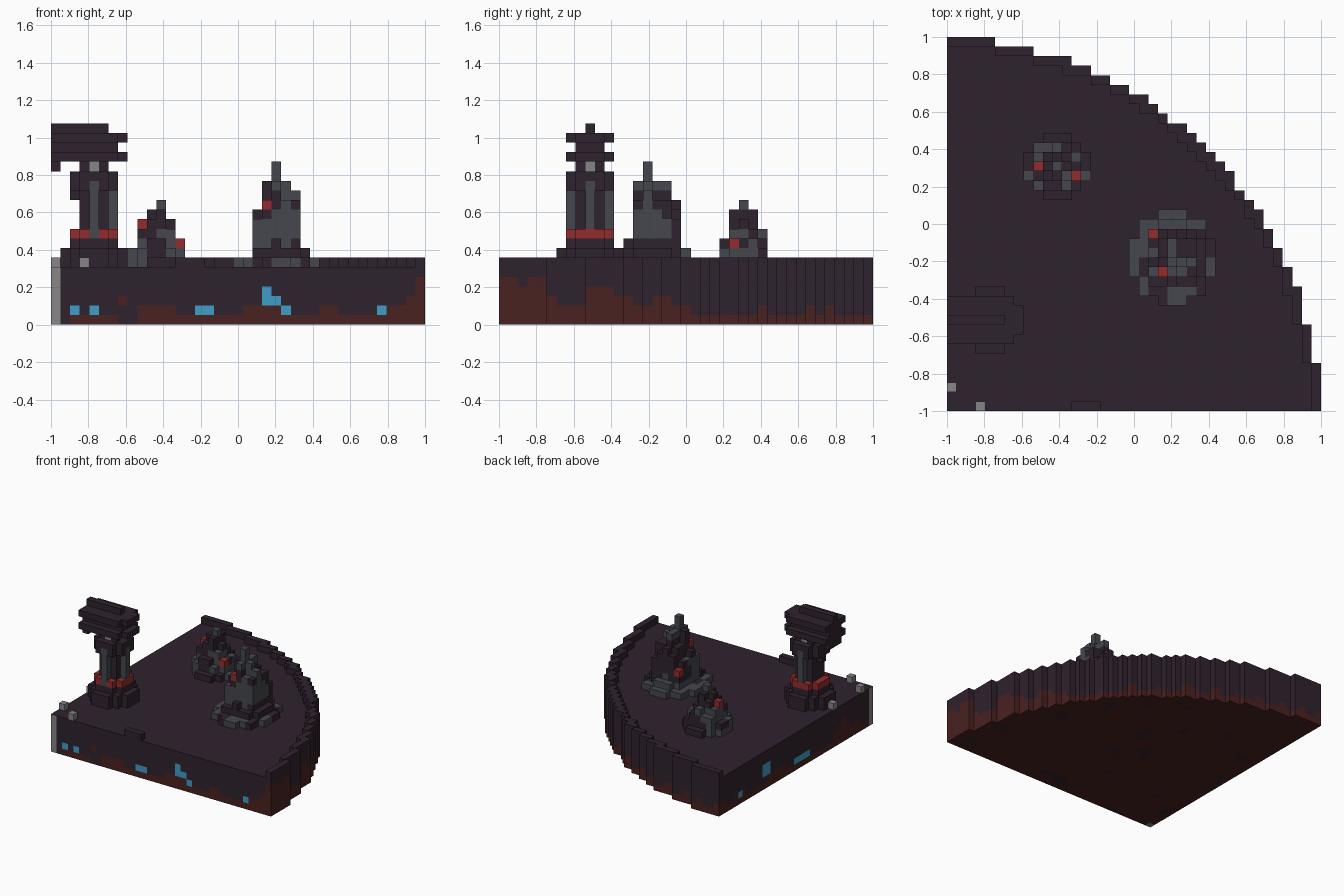
import bpy
import bmesh
from mathutils import Vector, noise

cube = bpy.data.objects.get("Cube")
if cube:
    bpy.data.objects.remove(cube)

N = 39                # blocks along the longest side
U = 2 / N             # block size
FLOOR = 6             # floor height in blocks


def linear(c):
    c /= 255
    return c / 12.92 if c <= 0.04045 else ((c + 0.055) / 1.055) ** 2.4


def material(name, rgb):
    m = bpy.data.materials.new(name)
    m.use_nodes = True
    col = (*[linear(c) for c in rgb], 1)
    m.diffuse_color = col
    bsdf = m.node_tree.nodes["Principled BSDF"]
    bsdf.inputs["Base Color"].default_value = col
    bsdf.inputs["Roughness"].default_value = 0.9
    return m


DARK, BROWN, GREY, PALE, BLUE, RED = range(6)
MATS = [
    material("dark stone", (47, 34, 46)),
    material("red earth", (73, 34, 32)),
    material("grey stone", (69, 71, 77)),
    material("pale stone", (134, 134, 134)),
    material("blue crystal", (62, 158, 200)),
    material("red ember", (148, 43, 44)),
]
SIDES = [Vector(v) for s in (1, -1) for v in ((s, 0, 0), (0, s, 0), (0, 0, s))]


def build(name, cells, dark_top=False):
    """Skin a set of coloured blocks, keeping only the exposed faces."""
    bm = bmesh.new()
    verts = {}

    def vert(p):
        key = tuple(round(c * 2) for c in p)
        if key not in verts:
            verts[key] = bm.verts.new((p.x * U - 1, p.y * U - 1, p.z * U))
        return verts[key]

    for cell, colour in cells.items():
        mid = Vector(cell) + Vector((0.5, 0.5, 0.5))
        for n in SIDES:
            if tuple(int(a + b) for a, b in zip(cell, n)) in cells:
                continue
            a = Vector((n.y, n.z, n.x)) / 2
            b = n.cross(a)
            c = mid + n / 2
            f = bm.faces.new([vert(c + a + b), vert(c - a + b),
                              vert(c - a - b), vert(c + a - b)])
            f.material_index = DARK if dark_top and n.z > 0 else colour
    bm.normal_update()
    me = bpy.data.meshes.new(name)
    bm.to_mesh(me)
    bm.free()
    for m in MATS:
        me.materials.append(m)
    ob = bpy.data.objects.new(name, me)
    bpy.context.collection.objects.link(ob)
    return ob


def fill(cells, xs, ys, zs, colour):
    for i in xs:
        for j in ys:
            for k in zs:
                cells[i, j, k] = colour


def radius(i, j):
    return ((i + 2) ** 2 + (j + 2) ** 2) ** 0.5


# Quarter-round ground slab, with the earth line rising and falling along its sides
front_line = "001111100222211111112222211122111122235"
left_line = "011222343211111112211122222111112221122"
right_line = "5545532224443322332211111111"


def earth(i, j):
    if j == 0:
        return int(front_line[i])
    if i == 0:
        return int(left_line[j])
    if radius(i, j) < 38.5:
        return 0 if noise.noise((i * 0.31, j * 0.31, 0)) > 0.5 else 1
    if i > j and j < len(right_line):
        return int(right_line[j])
    return 1 + (i * 7 % 10 < 4)


ground, rim = {}, {}
for i in range(N):
    for j in range(N):
        r = radius(i, j)
        if r > 40.5:
            continue
        for k in range(FLOOR):
            ground[i, j, k] = BROWN if k < earth(i, j) else DARK
        if r > 39.5:
            rim[i, j, FLOOR] = DARK
fill(ground, [0], [0], range(FLOOR), PALE)
ground[7, 0, 2] = BROWN
# Crystals set in the front and left walls
for i, k in ((2, 1), (4, 1), (15, 1), (16, 1), (22, 2), (22, 3), (23, 2), (24, 1), (34, 1)):
    ground[i, 0, k] = BLUE
for j, k in ((33, 1), (26, 2), (27, 2), (26, 3), (27, 3), (16, 1), (17, 1), (18, 1), (19, 1)):
    ground[0, j, k] = BLUE
build("ground_slab", ground, dark_top=True)
build("outer_rim", rim)

# Loose blocks on the floor
ledge = {}
fill(ledge, range(13, 16), [0], [FLOOR], DARK)
build("front_ledge", ledge)
pebbles = {(0, 2, FLOOR): PALE, (3, 0, FLOOR): PALE, (0, 9, FLOOR): PALE}
build("pale_blocks", pebbles)

# Pillar centred on block CX, CY
CX, CY = 4, 9


def disc(cells, r, cut, zs, colour):
    for dx in range(-r, r + 1):
        for dy in range(-r, r + 1):
            if abs(dx) + abs(dy) <= cut:
                fill(cells, [CX + dx], [CY + dy], zs, colour)


base = {}
disc(base, 3, 4, (6, 7), DARK)
disc(base, 2, 3, (8,), DARK)
build("pillar_base", base)

embers = {}
disc(embers, 2, 3, (9,), RED)
embers[CX, CY - 2, 9] = GREY
build("ember_ring", embers)

shaft = {}
disc(shaft, 1, 2, range(10, 17), DARK)
for dx, dy in ((2, 0), (0, 2), (0, -2)):
    fill(shaft, [CX + dx], [CY + dy], range(10, 14), GREY)
disc(shaft, 2, 2, (13,), DARK)
for dx, dy in ((2, 0), (0, 2), (0, -2)):
    shaft[CX + dx, CY + dy, 13] = GREY
disc(shaft, 2, 3, (14, 15), DARK)
for dx, dy in ((2, 0), (0, 2), (0, -2)):
    shaft[CX + dx, CY + dy, 14] = GREY
for dx, dy in ((1, 0), (0, 1), (0, -1)):
    shaft[CX + dx, CY + dy, 16] = PALE
build("pillar_shaft", shaft)

# Layered lintel that runs to the left-hand edge of the slab
lintel = {}
for k in (17, 19):
    fill(lintel, range(7), range(7, 12), [k], DARK)
    fill(lintel, [7], range(8, 11), [k], DARK)
fill(lintel, range(7), range(8, 11), [18], DARK)
fill(lintel, range(6), [CY], [20], DARK)
fill(lintel, [0], range(8, 11), [16], DARK)
build("pillar_lintel", lintel)


def rock(name, x0, y0, x_heights, y_heights, reach, embers):
    """Spire whose height is the product of two side profiles."""
    peak = max(x_heights)
    cx = x0 + x_heights.index(peak)
    cy = y0 + (len(y_heights) - 1) / 2
    cells = {}
    for i, hx in enumerate(x_heights, x0):
        for j, hy in enumerate(y_heights, y0):
            if (i - cx) ** 2 + (j - cy) ** 2 > reach:
                continue
            h = max(1, round(hx * hy / peak))
            for k in range(FLOOR, FLOOR + h):
                n = noise.noise((i * 0.43 + 0.2, j * 0.43, k * 0.37))
                cells[i, j, k] = GREY if n > 0.02 else DARK
            if (i, j) in embers:
                cells[i, j, FLOOR + h - 1] = RED
            elif h == peak:
                cells[i, j, FLOOR + h - 1] = GREY
    return build(name, cells)


rock("small_rock", 8, 22, (2, 5, 6, 7, 5, 3, 1), (1, 3, 6, 7, 6, 4, 1), 12,
     {(9, 25), (13, 24)})
rock("tall_rock", 19, 11, (1, 1, 6, 9, 11, 9, 8, 2, 1),
     (1, 1, 3, 9, 11, 9, 9, 7, 2, 1), 22, {(21, 18), (22, 14)})
